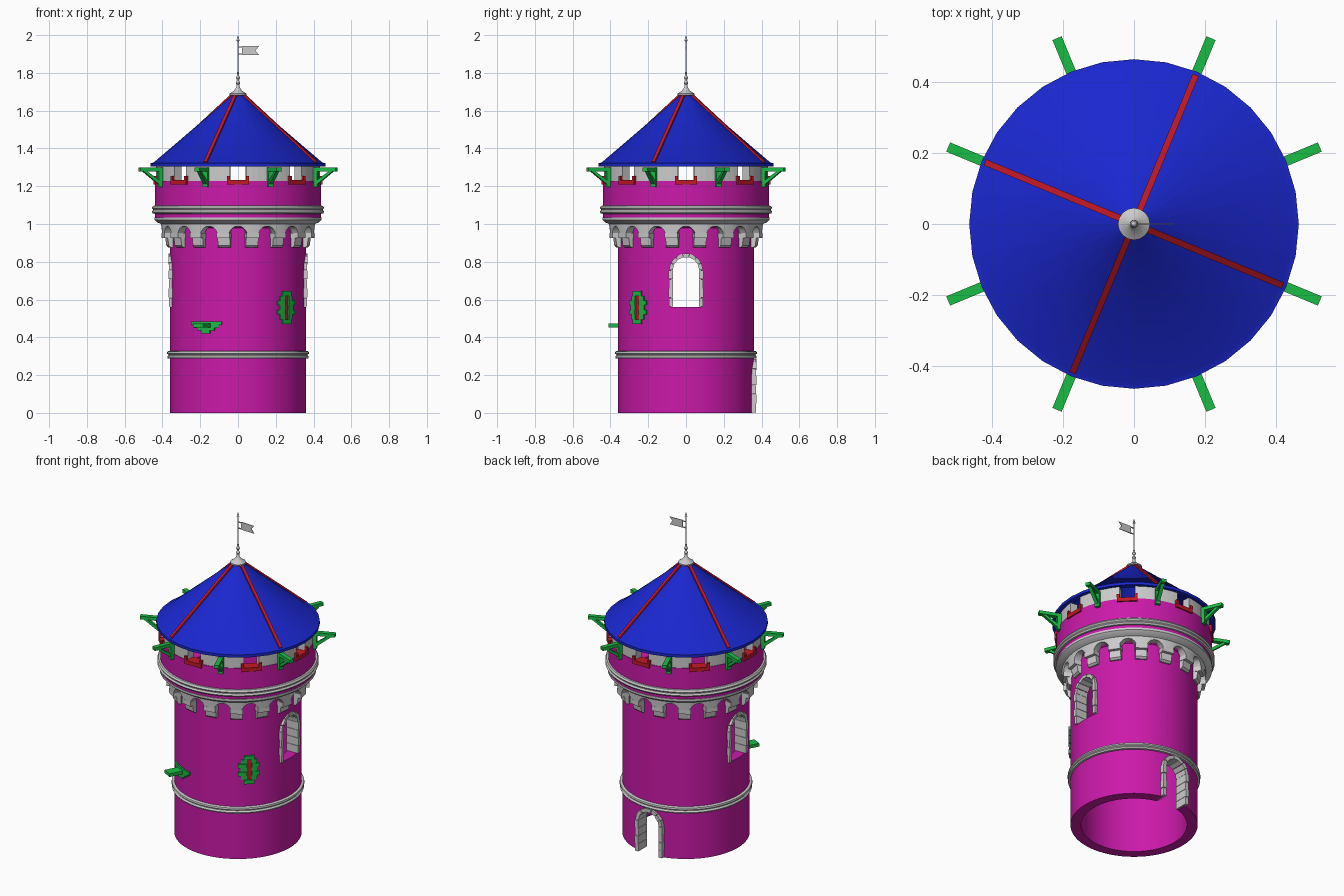
import bpy, bmesh, math
from math import sin, cos, pi, radians

if "Cube" in bpy.data.objects:
    bpy.data.objects.remove(bpy.data.objects["Cube"])

def material(name, rgb):
    m = bpy.data.materials.new(name)
    m.diffuse_color = (*rgb, 1)
    m.use_nodes = True
    m.node_tree.nodes["Principled BSDF"].inputs["Base Color"].default_value = m.diffuse_color
    return m

PINK = material("pink", (0.60, 0.01, 0.40))
BLUE = material("blue", (0.01, 0.02, 0.62))
RED = material("red", (0.55, 0.01, 0.02))
GREEN = material("green", (0.01, 0.50, 0.06))

def pt(a, r, u, z):
    """Point at azimuth a: r outward, u sideways, z up."""
    return (r * cos(a) - u * sin(a), r * sin(a) + u * cos(a), z)

def loft(bm, A, B):
    va, vb = [bm.verts.new(p) for p in A], [bm.verts.new(p) for p in B]
    n = len(va)
    bm.faces.new(va)
    bm.faces.new(vb[::-1])
    for i in range(n):
        j = (i + 1) % n
        bm.faces.new((va[i], vb[i], vb[j], va[j]))

def box(bm, a, r0, r1, u0, u1, z0, z1):
    c = [(u0, z0), (u1, z0), (u1, z1), (u0, z1)]
    loft(bm, [pt(a, r0, *q) for q in c], [pt(a, r1, *q) for q in c])

def arc(bm, r0, r1, a0, a1, z0, z1, n=4):
    """Block that follows the round wall."""
    s = [a0 + (a1 - a0) * i / n for i in range(n + 1)]
    ring = [(r1 * cos(t), r1 * sin(t)) for t in s] + [(r0 * cos(t), r0 * sin(t)) for t in s[::-1]]
    loft(bm, [(x, y, z0) for x, y in ring], [(x, y, z1) for x, y in ring])

def lathe(bm, prof, n=64, closed=True):
    """Turned solid; prof is a list of (r, z) or a function of the angle."""
    rings = []
    for i in range(n):
        a = 2 * pi * i / n
        p = prof(a) if callable(prof) else prof
        rings.append([bm.verts.new((r * cos(a), r * sin(a), z)) for r, z in p])
    m = len(rings[0])
    for i in range(n):
        A, B = rings[i], rings[(i + 1) % n]
        for k in range(m if closed else m - 1):
            l = (k + 1) % m
            bm.faces.new((A[k], B[k], B[l], A[l]))

def finish(name, bm, mat=None, smooth=False):
    bmesh.ops.remove_doubles(bm, verts=bm.verts, dist=1e-5)
    bmesh.ops.recalc_face_normals(bm, faces=bm.faces)
    me = bpy.data.meshes.new(name)
    bm.to_mesh(me)
    bm.free()
    ob = bpy.data.objects.new(name, me)
    bpy.context.collection.objects.link(ob)
    if mat:
        me.materials.append(mat)
    if smooth:
        bpy.ops.object.select_all(action='DESELECT')
        ob.select_set(True)
        bpy.context.view_layer.objects.active = ob
        bpy.ops.object.shade_smooth_by_angle(angle=radians(30))
    return ob

def cut(target, cutter):
    mod = target.modifiers.new("cut", 'BOOLEAN')
    mod.operation, mod.object, mod.solver = 'DIFFERENCE', cutter, 'EXACT'
    mod.material_mode = 'TRANSFER'
    bpy.context.view_layer.objects.active = target
    bpy.ops.object.modifier_apply(modifier=mod.name)
    bpy.data.objects.remove(cutter)

def arch_outline(w, z0, spring, n=12):
    return [(w, z0)] + [(w * cos(pi * i / n), spring + w * sin(pi * i / n)) for i in range(n + 1)] + [(-w, z0)]

def arched_frame(name, a, w0, w1, z0, spring, courses, d0, d1):
    """Stone jambs and wedge stones around an arched opening."""
    bm = bmesh.new()
    h = (spring - z0) / courses
    for i in range(courses):
        for s in (-1, 1):
            e = 0.003 * (i % 2)
            u = sorted((s * w0, s * (w1 + e)))
            box(bm, a, d0, d1 + e, *u, z0 + i * h + 0.002, z0 + (i + 1) * h)
    for i in range(7):
        e = 0.003 * (i % 2)
        t0, t1 = pi * i / 7 + 0.015, pi * (i + 1) / 7 - 0.015
        q = [(r * cos(t), spring + r * sin(t)) for r, t in ((w0, t0), (w1, t0), (w1, t1), (w0, t1))]
        loft(bm, [pt(a, d0, *p) for p in q], [pt(a, d1 + e, *p) for p in q])
    finish(name, bm)

# Tower wall: hollow shell flaring into the parapet
bm = bmesh.new()
lathe(bm, [(0.36, 0), (0.36, 0.98), (0.44, 1.03), (0.44, 1.228), (0.385, 1.228),
           (0.385, 1.04), (0.30, 1.0), (0.30, 0)])
wall = finish("tower_wall", bm, PINK)
SLIT = radians(-45)
for a, z0, spring in ((0, 0.56, 0.755), (pi, 0.56, 0.755), (pi / 2, -0.05, 0.195)):
    bm = bmesh.new()
    o = arch_outline(0.08, z0, spring)
    loft(bm, [pt(a, 0.2, *p) for p in o], [pt(a, 0.45, *p) for p in o])
    cut(wall, finish("opening_cutter", bm, PINK))
# Splayed recess behind the arrow slit
bm = bmesh.new()
ends = [[pt(SLIT, d, u, z) for u, z in ((-w, b), (w, b), (w, t), (-w, t))]
        for d, w, b, t in ((0.345, 0.03, 0.48, 0.64), (0.22, 0.195, 0.40, 0.74))]
loft(bm, *ends)
cut(wall, finish("recess_cutter", bm, RED))
bpy.ops.object.select_all(action='DESELECT')
wall.select_set(True)
bpy.context.view_layer.objects.active = wall
bpy.ops.object.shade_smooth_by_angle(angle=radians(30))

# Window and door surrounds
arched_frame("window_frame_right", 0, 0.07, 0.09, 0.56, 0.755, 4, 0.287, 0.365)
arched_frame("window_frame_left", pi, 0.07, 0.09, 0.56, 0.755, 4, 0.287, 0.365)
arched_frame("door_frame", pi / 2, 0.07, 0.092, 0, 0.195, 4, 0.287, 0.37)

# Arrow slit with stepped stones
bm = bmesh.new()
box(bm, SLIT, 0.335, 0.362, -0.016, 0.016, 0.485, 0.63)
finish("arrow_slit", bm, RED)
bm = bmesh.new()
widths = (0.030, 0.045, 0.062, 0.050, 0.062, 0.045, 0.030)
for i, w in enumerate(widths):
    z = 0.47 + 0.025 * i
    for s in ((0,) if i in (0, 6) else (-1, 1)):
        lo, hi = (-w, w) if s == 0 else sorted((s * 0.014, s * w))
        arc(bm, 0.345, 0.370 - 0.003 * (i % 2), SLIT + lo / 0.36, SLIT + hi / 0.36, z, z + 0.025)
finish("slit_stones", bm, GREEN)

# Water spout on stepped stones
SPOUT = radians(-118)
bm = bmesh.new()
for w, z0, z1 in ((14.4, 0.465, 0.485), (11.5, 0.45, 0.465), (8, 0.435, 0.45), (4, 0.42, 0.435)):
    arc(bm, 0.345, 0.368, SPOUT - radians(w), SPOUT + radians(w), z0, z1, 6)
box(bm, SPOUT, 0.34, 0.45, -0.03, 0.03, 0.452, 0.472)
finish("water_spout", bm, GREEN)

# String course and cornice
bm = bmesh.new()
lathe(bm, [(0.35, 0.286), (0.372, 0.288), (0.375, 0.296), (0.368, 0.305), (0.368, 0.308),
           (0.376, 0.314), (0.374, 0.324), (0.366, 0.328), (0.35, 0.328)])
finish("string_course", bm, None, True)
bm = bmesh.new()
lathe(bm, [(0.43, 1.053), (0.450, 1.055), (0.457, 1.064), (0.450, 1.073), (0.450, 1.077),
           (0.457, 1.085), (0.450, 1.096), (0.43, 1.098)])
finish("cornice", bm, None, True)

# Arched corbel table
def arch_section(a):
    t = a / radians(22.5)
    d = abs(t - round(t))
    z = 0.95 + 0.038 * math.sqrt(max(0, 1 - (d / 0.28) ** 2))
    return [(0.35, z), (0.405, z), (0.408, 1.0), (0.430, 1.01), (0.443, 1.022), (0.443, 1.035), (0.35, 1.035)]
bm = bmesh.new()
lathe(bm, arch_section, 256)
finish("corbel_arches", bm, None, True)
bm = bmesh.new()
for i in range(16):
    a = radians(22.5 * (i + 0.5))
    box(bm, a, 0.34, 0.405, -0.036, 0.036, 0.925, 0.953)
    o = [(0.34, 0.875), (0.368, 0.875), (0.380, 0.885), (0.386, 0.925), (0.34, 0.925)]
    loft(bm, [pt(a, r, -0.033, z) for r, z in o], [pt(a, r, 0.033, z) for r, z in o])
finish("corbels", bm)

# Merlons, crenel sills and hoarding brackets, eight of each
merlons, sills, brackets = bmesh.new(), bmesh.new(), bmesh.new()
for i in range(8):
    a = radians(45 * i)
    arc(merlons, 0.388, 0.436, a + radians(5.7), a + radians(39.3), 1.225, 1.312, 8)
    box(sills, a, 0.385, 0.447, -0.058, 0.058, 1.208, 1.232)
    for s in (-0.051, 0.051):
        box(sills, a, 0.385, 0.447, s - 0.008, s + 0.008, 1.232, 1.255)
    b = a + radians(22.5)
    box(brackets, b, 0.42, 0.565, -0.014, 0.014, 1.278, 1.298)
    box(brackets, b, 0.43, 0.458, -0.014, 0.014, 1.195, 1.278)
    o = [(0.45, 1.205), (0.45, 1.228), (0.528, 1.282), (0.55, 1.282)]
    loft(brackets, [pt(b, r, -0.010, z) for r, z in o], [pt(b, r, 0.010, z) for r, z in o])
finish("merlons", merlons)
finish("crenel_sills", sills, RED)
finish("hoarding_brackets", brackets, GREEN)

# Conical roof, hollow underneath, with four ribs
bm = bmesh.new()
lathe(bm, [(0.463, 1.305), (0.463, 1.322), (0.446, 1.326), (0.02, 1.69), (0.01, 1.66), (0.42, 1.312)], 32)
finish("roof", bm, BLUE, True)
bm = bmesh.new()
for k in range(4):
    a = radians(67.5 + 90 * k)
    o = [(0.445, 1.322), (0.453, 1.332), (0.03, 1.694), (0.02, 1.68)]
    loft(bm, [pt(a, r, -0.009, z) for r, z in o], [pt(a, r, 0.009, z) for r, z in o])
finish("roof_ribs", bm, RED)

# Finial, pole and swallow-tailed flag
bm = bmesh.new()
lathe(bm, [(0.0, 1.675), (0.045, 1.682), (0.045, 1.690), (0.022, 1.705), (0.010, 1.722), (0.007, 1.738),
           (0.012, 1.746), (0.007, 1.756), (0.006, 1.764), (0.011, 1.774), (0.006, 1.786), (0.004, 1.80),
           (0.003, 1.965), (0.008, 1.972), (0.0, 2.0)], 16, False)
finish("finial", bm, None, True)
bm = bmesh.new()
o = [(0.0, 1.943), (0.112, 1.941), (0.092, 1.920), (0.112, 1.894), (0.0, 1.896)]
o = [(max(x, 0.022), z) for x, z in o]
loft(bm, [(x, -0.002, z) for x, z in o], [(x, 0.002, z) for x, z in o])
for z in (1.90, 1.938):
    box(bm, 0, 0.0, 0.024, -0.002, 0.002, z - 0.003, z + 0.003)
finish("flag", bm)
